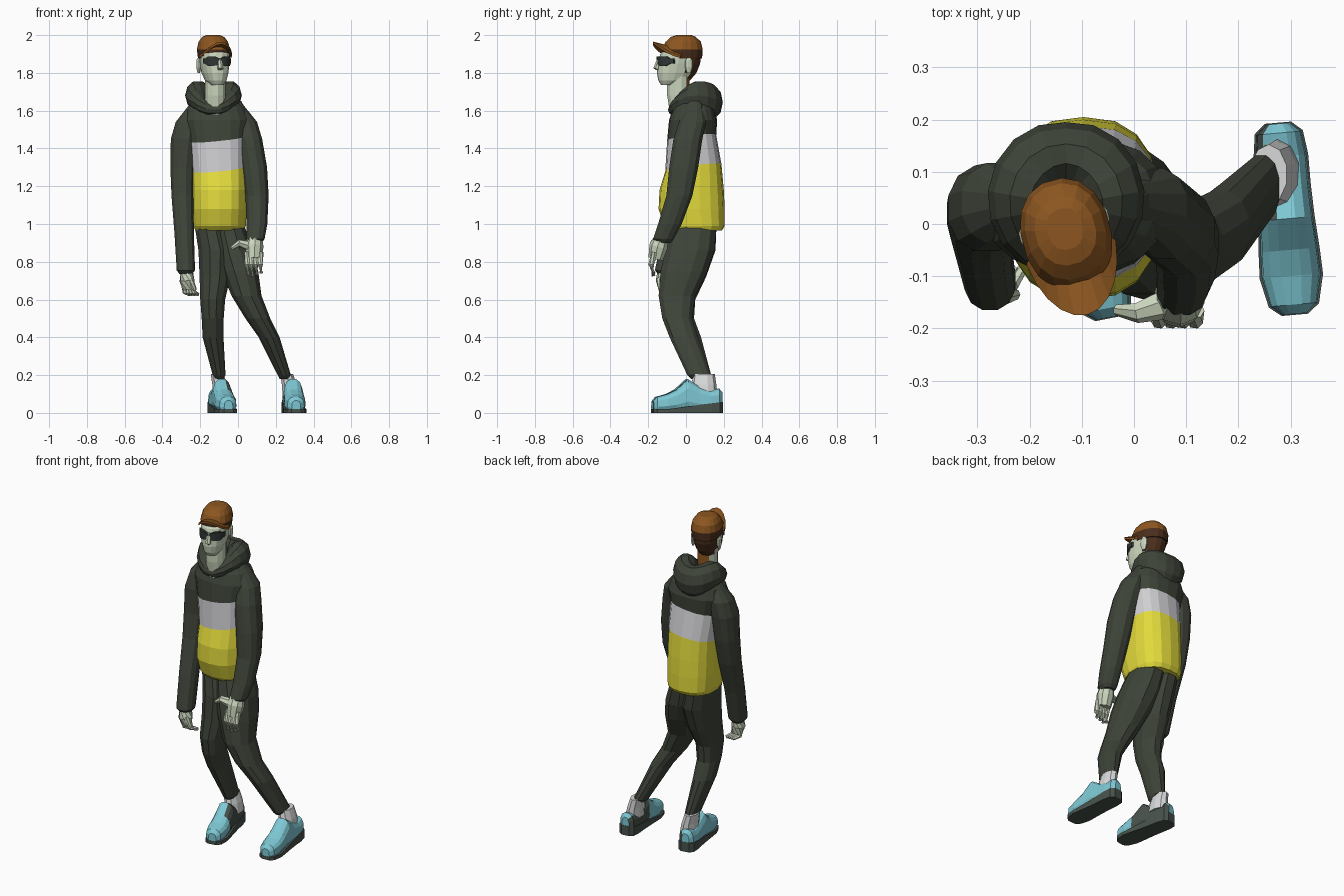
import bpy, bmesh, math
from mathutils import Vector, Matrix

if "Cube" in bpy.data.objects:
    bpy.data.objects.remove(bpy.data.objects["Cube"])


def material(name, r, g, b):
    m = bpy.data.materials.new(name)
    m.diffuse_color = [((c / 255 + 0.055) / 1.055) ** 2.4 for c in (r, g, b)] + [1]
    m.use_nodes = True
    m.node_tree.nodes["Principled BSDF"].inputs["Base Color"].default_value = m.diffuse_color
    return m


CLOTH = material("dark_green_cloth", 62, 68, 57)
WHITE = material("pale_grey_panel", 208, 208, 211)
YELLOW = material("yellow_panel", 226, 218, 60)
SKIN = material("pale_skin", 202, 213, 188)
CAP = material("cap_brown", 140, 86, 32)
HAIR = material("dark_brown_hair", 74, 46, 28)
BLUE = material("shoe_blue", 126, 200, 212)
SOLE = material("sole_grey", 72, 82, 76)
SOCK = material("sock_white", 216, 217, 218)
LENS = material("lens_dark", 48, 54, 52)


def loft(name, rings, mats, rule=None, xform=None, closed=False):
    """Skin a list of point rings; rule(row, centre) picks the material."""
    bm = bmesh.new()
    rows = [[bm.verts.new(p) for p in r] for r in rings]
    n = len(rows[0])
    faces = []
    for i, (a, b) in enumerate(list(zip(rows, rows[1:])) + ([(rows[-1], rows[0])] if closed else [])):
        for k in range(n):
            j = (k + 1) % n
            faces.append((i, bm.faces.new((a[k], a[j], b[j], b[k]))))
    if not closed:
        faces += [(0, bm.faces.new(rows[0])), (len(rows) - 2, bm.faces.new(rows[-1]))]
    for i, f in faces:
        f.material_index = rule(i, f.calc_center_median()) if rule else 0
    bmesh.ops.recalc_face_normals(bm, faces=bm.faces)
    me = bpy.data.meshes.new(name)
    bm.to_mesh(me)
    bm.free()
    for m in mats:
        me.materials.append(m)
    ob = bpy.data.objects.new(name, me)
    bpy.context.collection.objects.link(ob)
    if xform:
        ob.matrix_world = xform
    return ob


def power(v, p):
    return math.copysign(abs(v) ** p, v)


def ring(z, cx, cy, rx, ry, n=14, p=0.9, tilt=(0, 0)):
    pts = []
    for k in range(n):
        a = 2 * math.pi * (k + 0.5) / n
        x, y = cx + rx * power(math.cos(a), p), cy + ry * power(math.sin(a), p)
        pts.append(Vector((x, y, z + tilt[0] * (x + 0.1) + tilt[1] * (y - 0.03))))
    return pts


def limb(name, rows):
    """Tube of level rings (z, cx, cy, half x, half y) with rounded-off ends."""
    ends = []
    for r, dz in ((rows[0], 0.02), (rows[-1], -0.02)):
        ends.append((r[0] + dz, r[1], r[2], r[3] * 0.7, r[4] * 0.7))
    return loft(name, [ring(*r, n=12) for r in [ends[0], *rows, ends[1]]], [CLOTH])


def tube(name, pts, mat, n=7):
    """Round tube through (x, y, z, radius) points."""
    P = [Vector(p[:3]) for p in pts]
    rings = []
    for i, p in enumerate(P):
        q = (P[min(i + 1, len(P) - 1)] - P[max(i - 1, 0)]).to_track_quat('Z', 'Y')
        rings.append([p + q @ Vector((math.cos(t), math.sin(t), 0)) * pts[i][3]
                      for t in (2 * math.pi * k / n for k in range(n))])
    return loft(name, rings, [mat])


# Jacket body: yellow, pale and dark bands (z, half x, front y, back y); the pale band is slanted
body = [(0.965, 0.13, -0.09, 0.19), (0.99, 0.14, -0.115, 0.205), (1.08, 0.146, -0.145, 0.205),
        (1.18, 0.147, -0.14, 0.2), (1.295, 0.147, -0.11, 0.188), (1.455, 0.155, -0.1, 0.16),
        (1.55, 0.175, -0.09, 0.165), (1.61, 0.155, -0.07, 0.15), (1.66, 0.1, -0.04, 0.11)]
loft("jacket_body", [ring(z, -0.097 - 0.05 * max(0, z - 1.25), (a + b) / 2, rx, (b - a) / 2, 18, 0.8,
                          (0.1, 0.12) if 1.2 < z < 1.5 else (0, 0)) for z, rx, a, b in body],
     [YELLOW, WHITE, CLOTH], lambda i, c: 0 if i < 4 else 1 if i < 5 else 2)

# Sleeves: (z, cx, cy, half x)
right = [(1.63, -0.225, 0.045, 0.035), (1.54, -0.262, 0.04, 0.07), (1.45, -0.283, 0.03, 0.075),
         (1.3, -0.294, 0.02, 0.066), (1.15, -0.294, -0.005, 0.06), (0.95, -0.285, -0.065, 0.053),
         (0.755, -0.276, -0.11, 0.05)]
left = [(1.63, -0.01, 0.045, 0.04), (1.54, 0.037, 0.035, 0.066), (1.45, 0.06, 0.01, 0.07),
        (1.3, 0.086, -0.012, 0.07), (1.15, 0.101, -0.035, 0.063), (1.0, 0.1, -0.085, 0.057),
        (0.92, 0.092, -0.12, 0.05)]
for name, rows in (("right_sleeve", right), ("left_sleeve", left)):
    limb(name, [(*r, r[3] * 1.13) for r in rows])

# Trouser legs: (z, cx, cy, half x, half y)
limb("left_trouser_leg", [(0.98, -0.05, 0.04, 0.09, 0.125), (0.86, -0.02, 0.02, 0.105, 0.135),
                          (0.75, 0.01, -0.01, 0.1, 0.128), (0.62, 0.045, -0.048, 0.082, 0.1),
                          (0.5, 0.105, -0.046, 0.068, 0.082), (0.4, 0.165, -0.012, 0.057, 0.077),
                          (0.2, 0.245, 0.07, 0.036, 0.065)])
limb("right_trouser_leg", [(0.98, -0.145, 0.04, 0.085, 0.125), (0.86, -0.12, 0.025, 0.092, 0.135),
                           (0.72, -0.122, -0.005, 0.084, 0.115), (0.6, -0.134, -0.04, 0.068, 0.092),
                           (0.5, -0.134, -0.035, 0.06, 0.08), (0.4, -0.132, 0.005, 0.057, 0.077),
                           (0.2, -0.1, 0.075, 0.035, 0.06)])

# Hood: thick roll around the neck, low in front and drooping at the back
hood = []
for k in range(18):
    a = 2 * math.pi * k / 18
    s, back = math.sin(a), (1 - math.cos(a)) / 2
    side = Vector((s, -math.cos(a), 0))
    mid = Vector((-0.13 + side.x * 0.09, 0.035 + side.y * 0.1,
                  1.605 + 0.055 * math.sin(math.pi * back) + 0.04 * back))
    r, h = 0.03 + 0.03 * back + 0.015 * abs(s), 0.032 + 0.06 * back + 0.01 * abs(s)
    hood.append([mid + side * r * math.cos(t) + Vector((0, 0, h * math.sin(t)))
                 for t in (2 * math.pi * j / 10 for j in range(10))])
loft("hood", hood, [CLOTH], closed=True)

# Neck with brown nape
loft("neck", [ring(z, -0.12, cy, r, r * 1.1, 12, 1) for z, cy, r in
              ((1.58, -0.02, 0.06), (1.68, -0.04, 0.056), (1.8, -0.04, 0.056))],
     [SKIN, CAP], lambda i, c: int(c.y > -0.01))

# Head group, turned a little to one side: (z, half x, front y, back y)
H = Matrix.Translation((-0.135, 0, 0)) @ Matrix.Rotation(math.radians(15), 4, 'Z')


def head_rings(rows):
    return [ring(z, 0, (a + b) / 2, rx, (b - a) / 2, 16) for z, rx, a, b in rows]


loft("head", head_rings([(1.735, 0.03, -0.135, -0.07), (1.76, 0.054, -0.15, 0.02), (1.8, 0.067, -0.157, 0.055),
                         (1.85, 0.075, -0.153, 0.075), (1.9, 0.079, -0.138, 0.08), (1.95, 0.06, -0.09, 0.06)]),
     [SKIN, HAIR], lambda i, c: int(c.y > 0.0 and i > 0), H)
# Cap crown with a dark lower band
loft("cap_crown", head_rings([(1.875, 0.08, -0.128, 0.085), (1.925, 0.086, -0.128, 0.088), (1.965, 0.076, -0.108, 0.078),
                              (1.99, 0.058, -0.08, 0.052), (2.0, 0.035, -0.05, 0.03)]),
     [CAP, HAIR], lambda i, c: int(i == 0), H)
# Cap peak: arched plate
peak = []
for k in range(11):
    a = math.radians(-80 + 16 * k)
    s, c = math.sin(a), math.cos(a)
    inner = Vector((0.08 * s, -0.03 - 0.085 * c, 1.95 - 0.05 * s * s))
    outer = Vector((0.09 * s, -0.03 - 0.15 * c, 1.965 - 0.075 * s * s))
    drop = Vector((0, 0, 0.013))
    peak.append([inner, outer, outer - drop, inner - drop])
loft("cap_peak", peak, [CAP, HAIR], lambda i, c: 0, H)
# Nose
loft("nose", [ring(z, 0, y, r, r, 6, 1) for z, y, r in
              ((1.815, -0.152, 0.012), (1.825, -0.163, 0.016), (1.88, -0.148, 0.008))], [SKIN], None, H)
# Sunglasses: one wrapped band, deepest over each eye; ears
glasses = []
for k in range(13):
    a = math.radians(-72 + 12 * k)
    h = 0.006 + 0.019 * math.sin(min(1.5, abs(a) * 3 + 0.3)) * (1 if abs(a) < 0.9 else 0.4)
    x, y = math.sin(a), -0.04 - 0.119 * math.cos(a) ** 0.75
    glasses.append([Vector((x * w, y + d, 1.862 + e)) for w, d, e in
                    ((0.081, 0, h), (0.081, 0, -h), (0.065, 0.02, -h), (0.065, 0.02, h))])
loft("sunglasses", glasses, [LENS], None, H)
for s, side in ((1, "left"), (-1, "right")):
    loft(side + "_ear", [ring(z, s * 0.077, -0.005, r, r * 1.8, 8, 1) for z, r in
                         ((1.8, 0.006), (1.83, 0.012), (1.865, 0.012), (1.88, 0.005))], [SKIN], None, H)

# Hands
tube("left_palm", [(0.088, -0.125, 0.94, 0.036), (0.086, -0.145, 0.88, 0.05), (0.084, -0.16, 0.815, 0.04)], SKIN, 9)
tube("left_thumb", [(0.07, -0.15, 0.88, 0.032), (0.005, -0.17, 0.9, 0.02), (-0.033, -0.165, 0.872, 0.011)], SKIN)
tube("right_palm", [(-0.274, -0.115, 0.76, 0.034), (-0.27, -0.122, 0.7, 0.04), (-0.264, -0.115, 0.655, 0.03)], SKIN, 9)
tube("right_thumb", [(-0.255, -0.14, 0.71, 0.018), (-0.228, -0.135, 0.65, 0.011)], SKIN)
for i in range(4):
    x = 0.05 + 0.023 * i
    tube(f"left_finger_{i + 1}", [(x, -0.165, 0.85, 0.016), (x - 0.002, -0.185, 0.785, 0.016),
                                  (x + 0.004, -0.172, 0.725 + 0.008 * abs(i - 1), 0.011)], SKIN)
    x = -0.288 + 0.015 * i
    tube(f"right_finger_{i + 1}", [(x, -0.122, 0.68, 0.014), (x + 0.008, -0.118, 0.64, 0.014),
                                   (x + 0.03, -0.085, 0.627, 0.01)], SKIN)

# Shoes: upper (y, half width, top z), sole slab and sock; inner sides of the uppers are grey
upper = [(-0.183, 0.024, 0.065), (-0.165, 0.046, 0.085), (-0.11, 0.058, 0.1), (-0.06, 0.056, 0.125),
         (0.0, 0.052, 0.18), (0.06, 0.05, 0.14), (0.12, 0.05, 0.12), (0.165, 0.044, 0.13), (0.183, 0.024, 0.11)]


def section(y, w, z0, z1, n=12, p=0.65):
    m, h = (z0 + z1) / 2, (z1 - z0) / 2
    return [Vector((w * (1 - 0.2 * max(0, math.sin(t))) * power(math.cos(t), p), y, m + h * power(math.sin(t), p)))
            for t in (2 * math.pi * (k + 0.5) / n for k in range(n))]


def slab(y, w):
    top = 0.02 + 0.12 * max(0, y + 0.1) ** 0.9
    return [Vector((sx * w * 1.05, y * 1.01, z)) for sx, z in ((-1, 0), (1, 0), (1, top), (-1, top))]


for side, inner, front, x, y, yaw, ax in (("left", -1, 0.0, 0.292, 0.01, 5, 0.268),
                                          ("right", 1, -0.07, -0.085, 0.0, 11, -0.1)):
    F = Matrix.Translation((x, y, 0)) @ Matrix.Rotation(math.radians(yaw), 4, 'Z')
    loft(side + "_shoe", [section(py, w, 0.01, z) for py, w, z in upper], [BLUE, SOLE],
         lambda i, c: int(c.x * inner > 0.025 and c.y > front), F)
    loft(side + "_sole", [slab(py, w) for py, w, z in upper], [SOLE], None, F)
    loft(side + "_sock", [ring(z, ax + dx, 0.095, r, r * 1.6, 10, 1) for z, r, dx in
                          ((0.09, 0.044, 0.01), (0.15, 0.041, 0.003), (0.205, 0.036, -0.01))], [SOCK])
